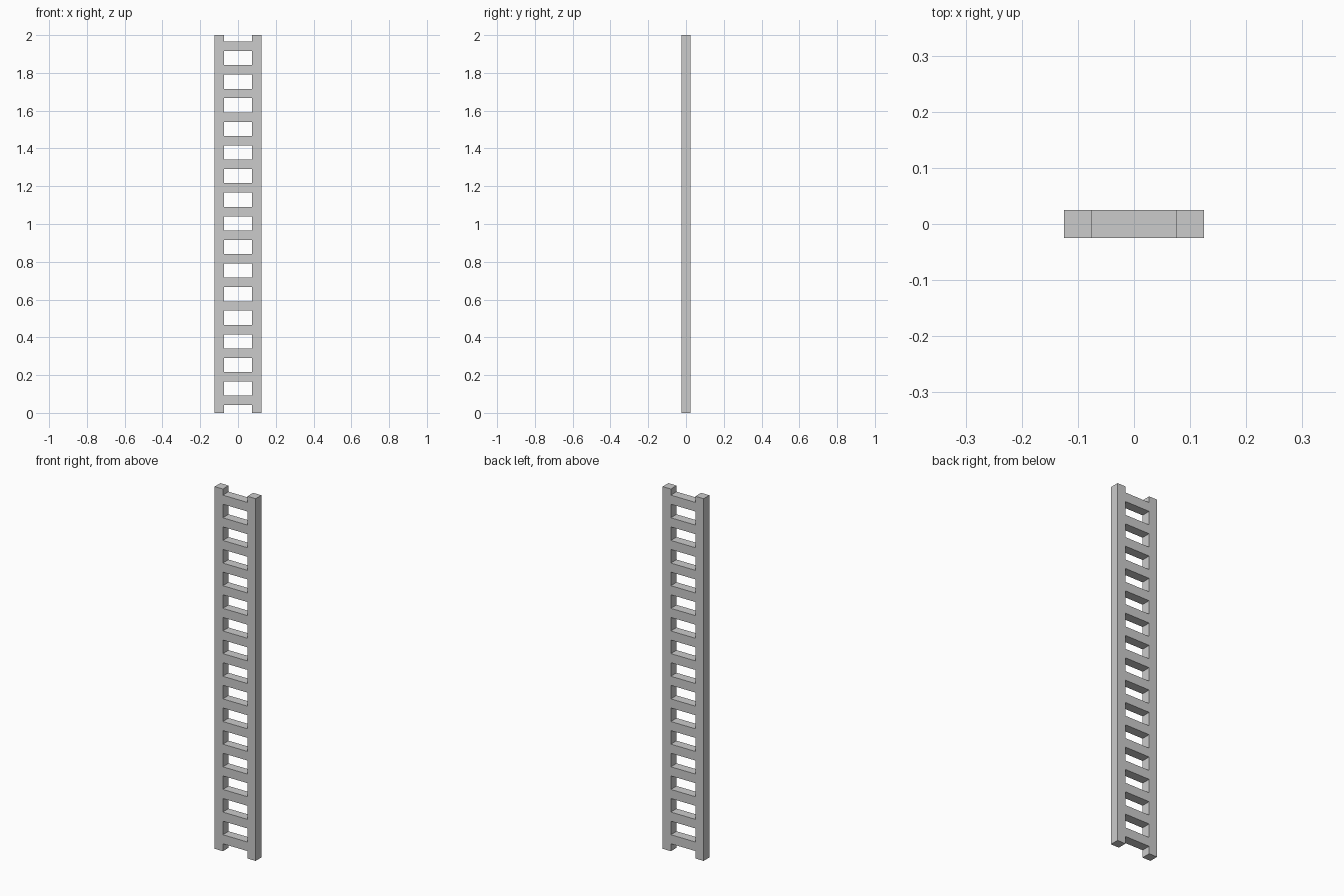
import bpy

if "Cube" in bpy.data.objects:
    bpy.data.objects.remove(bpy.data.objects["Cube"])

HEIGHT = 2.0
WIDTH = 0.25
BEAM = 0.05          # square section of rails and rungs
RUNGS = 16
FIRST_RUNG = 0.066   # centre height of the lowest rung
PITCH = 0.125


def box(name, size, location):
    bpy.ops.mesh.primitive_cube_add(size=1, location=location)
    obj = bpy.context.object
    obj.name = name
    obj.scale = size
    bpy.ops.object.transform_apply(location=False, rotation=False, scale=True)
    return obj


# Side rails
for side, sign in (("left", -1), ("right", 1)):
    box(f"{side}_rail", (BEAM, BEAM, HEIGHT),
        (sign * (WIDTH - BEAM) / 2, 0, HEIGHT / 2))

# Evenly spaced rungs, flush with the rails
for i in range(RUNGS):
    box(f"rung_{i + 1:02d}", (WIDTH - 2 * BEAM, BEAM, BEAM),
        (0, 0, FIRST_RUNG + i * PITCH))
